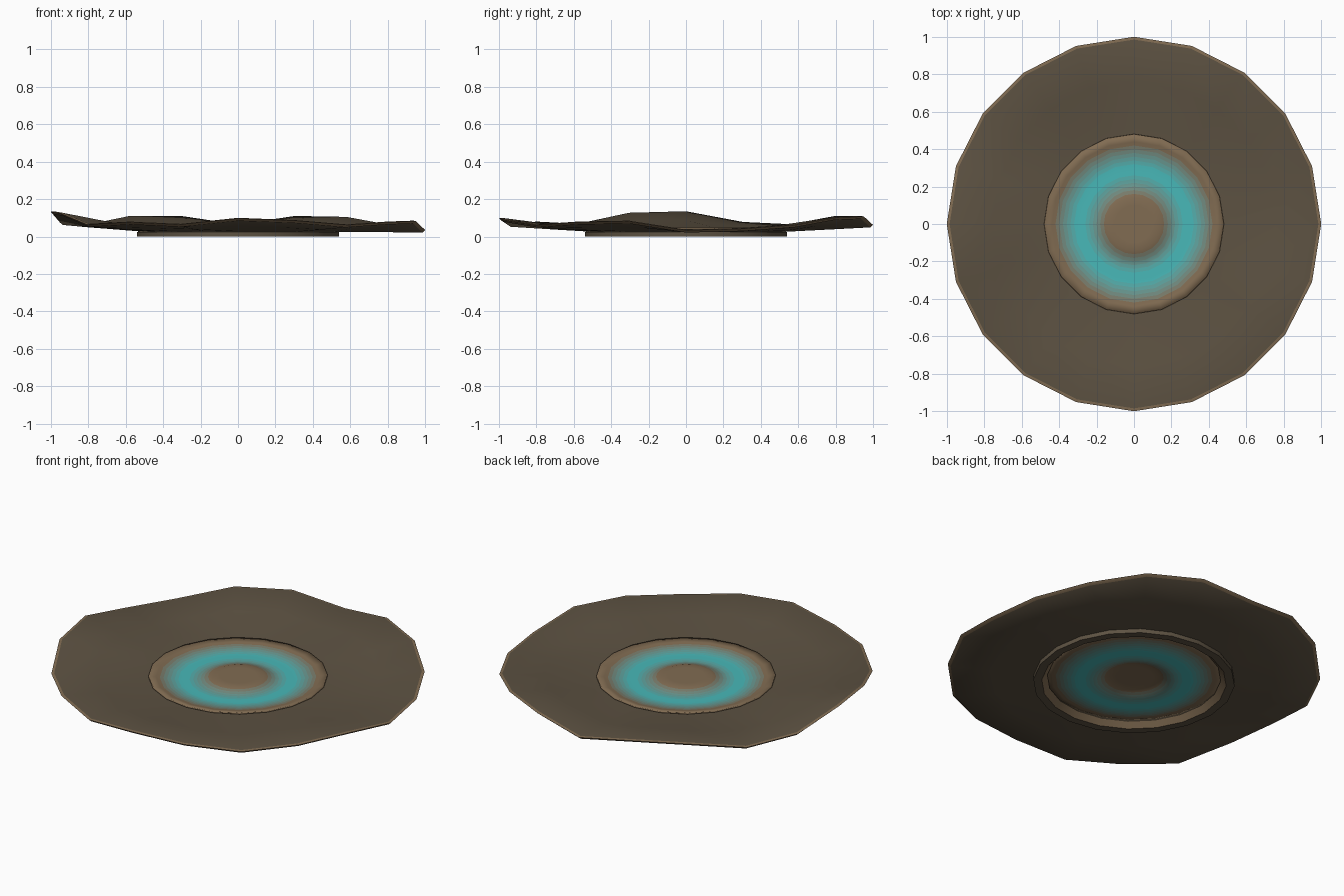
import bpy, math

if "Cube" in bpy.data.objects:
    bpy.data.objects.remove(bpy.data.objects["Cube"])

SIDES = 20
# rim height at each of the 20 corners, starting at +x and going round
RIM = [.037, .045, .065, .105, .11, .065, .11, .11, .065, .078,
       .135, .127, .068, .08, .068, .10, .088, .065, .08, .085]


def material(name, rgb):
    m = bpy.data.materials.new(name)
    m.diffuse_color = (*rgb, 1)
    m.use_nodes = True
    m.node_tree.nodes["Principled BSDF"].inputs["Base Color"].default_value = m.diffuse_color
    return m


def lathe(name, profile, mats, closed=False, angle=40):
    """Spin (radius, z, wave, material index) points; wave blends z to the uneven rim."""
    verts, faces, idx, rings = [], [], [], []
    for r, z, w, _ in profile:
        start = len(verts)
        if r == 0:
            verts.append((0, 0, z))
            rings.append([start] * SIDES)
            continue
        for i in range(SIDES):
            a = math.tau * i / SIDES
            verts.append((r * math.cos(a), r * math.sin(a), z + w * RIM[i]))
        rings.append(list(range(start, start + SIDES)))
    n = len(profile)
    for k in range(n if closed else n - 1):
        a, b = rings[k], rings[(k + 1) % n]
        for i in range(SIDES):
            j = (i + 1) % SIDES
            f = list(dict.fromkeys((a[i], b[i], b[j], a[j])))
            faces.append(f)
            idx.append(profile[k][3])
    me = bpy.data.meshes.new(name)
    me.from_pydata(verts, [], faces)
    for m in mats:
        me.materials.append(m)
    for p, m in zip(me.polygons, idx):
        p.material_index = m
    ob = bpy.data.objects.new(name, me)
    bpy.context.collection.objects.link(ob)
    bpy.ops.object.select_all(action='DESELECT')
    ob.select_set(True)
    bpy.context.view_layer.objects.active = ob
    bpy.ops.object.shade_smooth_by_angle(angle=math.radians(angle))
    return ob


# colours: dark rim, light clay, and steps from clay to turquoise
DARK = (.11, .085, .055)
CLAY = (.22, .15, .085)
TEAL = (.065, .48, .48)
dark = material("dark_clay", DARK)
clay = material("light_clay", CLAY)
STEPS = 6
glaze = [material(f"glaze_{i}", [c + (t - c) * i / STEPS for c, t in zip(CLAY, TEAL)])
         for i in range(STEPS + 1)]

# uneven flared rim, thin and closed, from the well lip to the wavy edge
lathe("wavy_rim", [
    (.47, .040, 0, 0), (.52, .038, .06, 0), (.76, .019, .52, 0),
    (.985, 0, 1, 1), (1.0, -.003, 1, 1), (.985, -.016, 1, 0),
    (.76, .006, .48, 0), (.54, .022, .06, 0), (.47, .026, 0, 0)],
    [dark, clay], closed=True)

# low foot ring under the well
lathe("foot_ring", [
    (.52, .03, 0, 0), (.54, .024, 0, 0), (.54, 0, 0, 0),
    (.495, 0, 0, 1), (.465, .03, 0, 1)], [dark, clay], closed=True)


# shallow well with a raised centre and a soft turquoise ring
def well_z(r):
    if r < .14:
        return .042
    if r < .21:
        return .042 - .020 * (r - .14) / .07
    if r < .31:
        return .022
    return .022 + .023 * ((r - .31) / .17) ** 1.5


def glaze_step(r):
    t = (r - .15) / .13 if r < .29 else (.44 - r) / .13
    return round(STEPS * max(0, min(1, t)))


radii = [0, .10, .14, .16, .18, .20, .22, .24, .26, .28, .30,
         .32, .34, .36, .38, .40, .42, .44, .48]
well = lathe("glazed_well", [(r, well_z(r), 0, glaze_step(r + .01)) for r in radii], glaze)
thick = well.modifiers.new("thickness", 'SOLIDIFY')
thick.thickness = .008
thick.offset = 0
